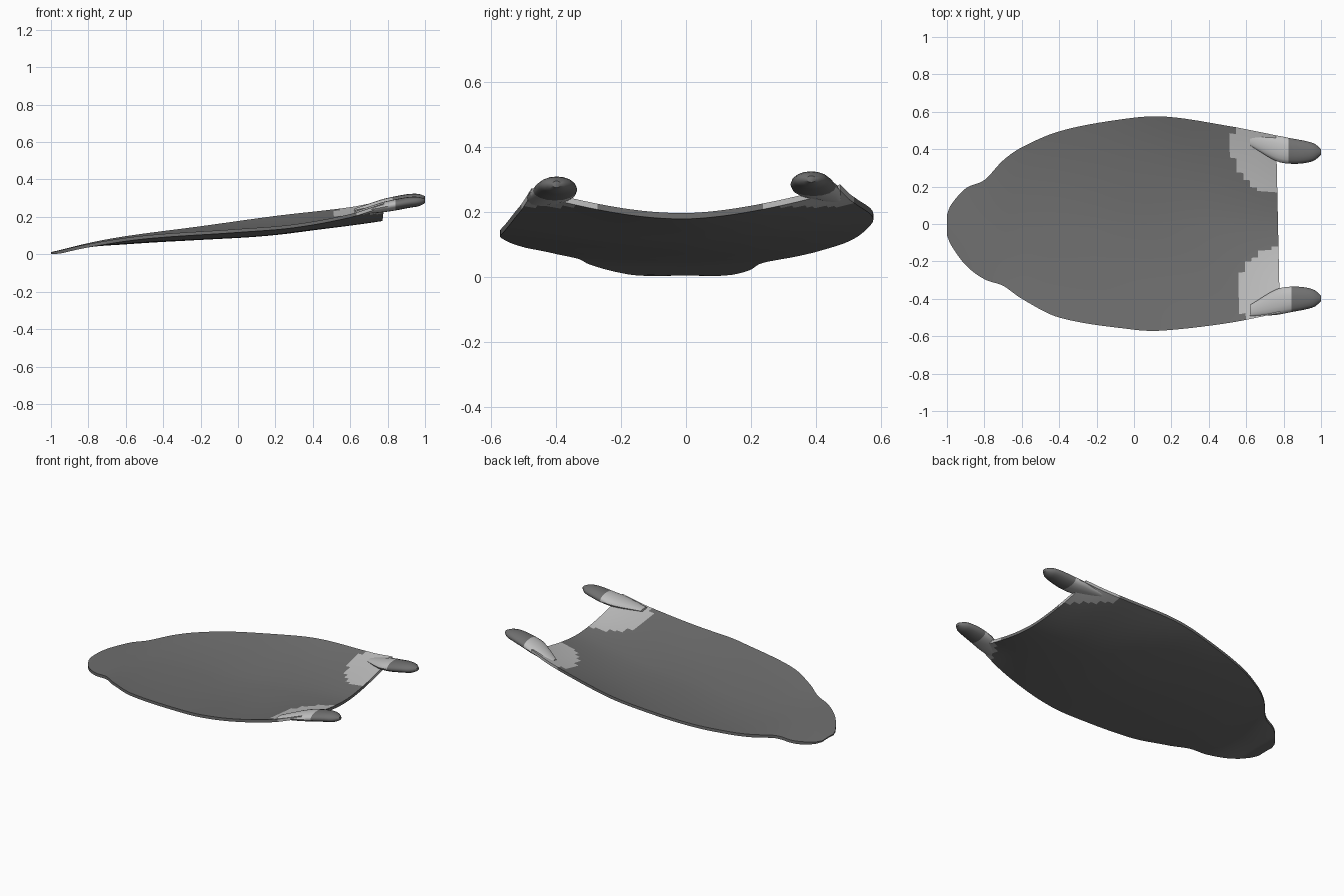
import bpy, bmesh, math

cube = bpy.data.objects.get("Cube")
if cube:
    bpy.data.objects.remove(cube, do_unlink=True)


def material(name, value):
    mat = bpy.data.materials.new(name)
    mat.use_nodes = True
    colour = (value, value, value, 1)
    mat.diffuse_color = colour
    mat.node_tree.nodes["Principled BSDF"].inputs["Base Color"].default_value = colour
    return mat


MATERIALS = [material("dark grey", 0.16), material("light grey", 0.52)]


def curve(points, x):
    """Smooth interpolation through (x, value) points."""
    last = len(points) - 1
    x = min(max(x, points[0][0]), points[last][0])
    i = 0
    while i < last - 1 and x > points[i + 1][0]:
        i += 1
    slope = lambda a, b: (points[b][1] - points[a][1]) / (points[b][0] - points[a][0])
    (xa, va), (xb, vb) = points[i], points[i + 1]
    h = xb - xa
    ma, mb = slope(max(i - 1, 0), i + 1), slope(i, min(i + 2, last))
    t = (x - xa) / h
    s = t * t * (3 - 2 * t)
    return va + (vb - va) * s + h * (ma * t * (1 - t) ** 2 - mb * t * t * (1 - t))


# Outline half widths and the heights of the middle and both rims
LEFT = [(-1, .05), (-.98, .1), (-.9, .19), (-.8, .235), (-.7, .34), (-.6, .41),
        (-.4, .495), (-.1, .555), (.15, .575), (.5, .525), (.78, .47)]
RIGHT = [(-1, .06), (-.98, .11), (-.9, .22), (-.8, .295), (-.7, .33), (-.6, .4),
         (-.4, .5), (0, .565), (.15, .57), (.5, .53), (.78, .475)]
MIDDLE = [(-1, .012), (-.8, .055), (-.6, .07), (-.2, .095), (.2, .12), (.5, .16), (.78, .2)]
RIM_LEFT = [(-1, .01), (-.8, .06), (-.6, .097), (-.2, .15), (.2, .205), (.6, .252), (.78, .288)]
RIM_RIGHT = [(-1, .01), (-.8, .055), (-.5, .1), (0, .135), (.3, .16), (.6, .215), (.78, .272)]
THICKNESS = 0.018


def sheet_point(s, t):
    """s runs nose to back edge, t runs right (-1) to left (1)."""
    x = -1 + (1.77 - .01 * t) * s ** 1.5
    side, rim = (LEFT, RIM_LEFT) if t > 0 else (RIGHT, RIM_RIGHT)
    y = t * curve(side, x)
    mid = curve(MIDDLE, x)
    z = mid + (curve(rim, x) - mid) * abs(t) ** 1.8
    # Soft folds fading toward the rim
    z += .004 * math.sin(7 * y + 3 * x) * math.sin(5 * x + 1) * (1 - t * t) * s
    return x, y, z


def in_patch(p):
    cx, cy, r = (.78, .42, .26) if p.y > 0 else (.8, -.37, .25)
    return math.hypot(p.x - cx, p.y - cy) < r


def finish(bm, name):
    bmesh.ops.recalc_face_normals(bm, faces=bm.faces)
    mesh = bpy.data.meshes.new(name)
    bm.to_mesh(mesh)
    bm.free()
    for mat in MATERIALS:
        mesh.materials.append(mat)
    obj = bpy.data.objects.new(name, mesh)
    bpy.context.collection.objects.link(obj)
    bpy.ops.object.select_all(action="DESELECT")
    obj.select_set(True)
    bpy.context.view_layer.objects.active = obj
    bpy.ops.object.shade_smooth_by_angle(angle=math.radians(50))


# Curved sheet: upper and lower skins joined around the border
ROWS, COLS = 72, 56
bm = bmesh.new()
skins = []
for drop in (0, THICKNESS):
    grid = []
    for i in range(ROWS + 1):
        row = []
        for j in range(COLS + 1):
            x, y, z = sheet_point(i / ROWS, 2 * j / COLS - 1)
            row.append(bm.verts.new((x, y, max(z - drop * min(1, .4 + 6 * i / ROWS), 0))))
        grid.append(row)
    skins.append(grid)
    for i in range(ROWS):
        for j in range(COLS):
            face = bm.faces.new((grid[i][j], grid[i][j + 1], grid[i + 1][j + 1], grid[i + 1][j]))
            centre = face.calc_center_median()
            face.material_index = int(in_patch(centre) and (drop == 0 or centre.z > .215))
border = ([(0, j) for j in range(COLS)] + [(i, COLS) for i in range(ROWS)]
          + [(ROWS, j) for j in range(COLS, 0, -1)] + [(i, 0) for i in range(ROWS, 0, -1)])
for (a, b), (c, d) in zip(border, border[1:] + border[:1]):
    top, low = skins
    face = bm.faces.new((top[a][b], top[c][d], low[c][d], low[a][b]))
    centre = face.calc_center_median()
    face.material_index = int(in_patch(centre) and centre.z > .215)
finish(bm, "curved_sheet")

# Straps: rounded prongs swelling out of the back corners
STRAP_Y = [(.62, .45), (.76, .405), (.84, .39), (.92, .385), (1, .385)]
STRAP_WIDTH = [(.62, .03), (.76, .068), (.84, .068), (.92, .058), (.97, .042), (1, .014)]
STRAP_Z = [(.62, .235), (.76, .265), (.84, .28), (.92, .294), (1, .3)]
STRAP_DEPTH = [(.62, .008), (.76, .026), (.84, .03), (.92, .029), (.97, .024), (1, .01)]
SIDES, STEPS = 16, 24


def strap(name, side):
    bm = bmesh.new()
    shift, lower, tip_start = (0, 0, .82) if side > 0 else (.013, .016, .835)
    rings = []
    for k in range(STEPS + 1):
        x = .62 + .38 * k / STEPS
        w, d = curve(STRAP_WIDTH, x), curve(STRAP_DEPTH, x)
        ring = []
        for n in range(SIDES):
            a = 2 * math.pi * n / SIDES
            y = side * (curve(STRAP_Y, x) + shift + w * math.cos(a))
            z = curve(STRAP_Z, x) - lower + d * math.sin(a)
            ring.append(bm.verts.new((x, y, z)))
        rings.append(ring)
    for r, q in zip(rings, rings[1:]):
        for n in range(SIDES):
            m = (n + 1) % SIDES
            bm.faces.new((r[n], r[m], q[m], q[n]))
    bm.faces.new(rings[0])
    bm.faces.new(rings[-1])
    for face in bm.faces:
        face.material_index = int(face.calc_center_median().x < tip_start)
    finish(bm, name)


strap("left_strap", 1)
strap("right_strap", -1)
